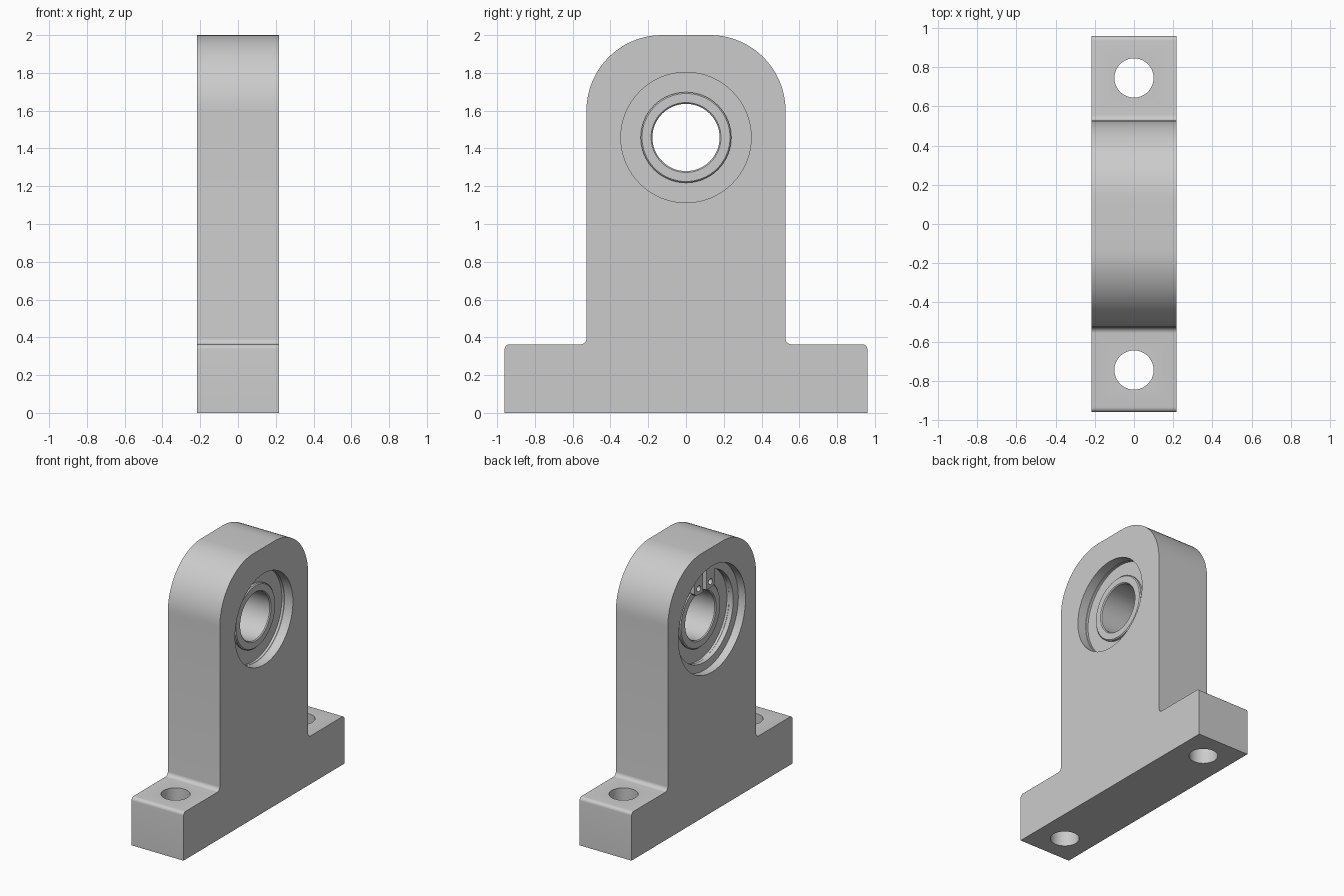
import bpy
import bmesh
from math import pi, sin, cos, atan2

cube = bpy.data.objects.get("Cube")
if cube:
    bpy.data.objects.remove(cube, do_unlink=True)

HALF = 0.217      # half thickness
AXIS_Z = 1.458    # bore height

steel = bpy.data.materials.new("light_grey")
steel.use_nodes = True
GREY = (0.6, 0.6, 0.6, 1)
steel.diffuse_color = GREY
steel.node_tree.nodes["Principled BSDF"].inputs["Base Color"].default_value = GREY


def finish(name, bm):
    bmesh.ops.remove_doubles(bm, verts=bm.verts, dist=1e-5)
    bmesh.ops.recalc_face_normals(bm, faces=bm.faces)
    mesh = bpy.data.meshes.new(name)
    bm.to_mesh(mesh)
    bm.free()
    mesh.materials.append(steel)
    ob = bpy.data.objects.new(name, mesh)
    bpy.context.collection.objects.link(ob)
    return ob


def activate(ob):
    bpy.ops.object.select_all(action='DESELECT')
    ob.select_set(True)
    bpy.context.view_layer.objects.active = ob


def smooth(ob):
    activate(ob)
    bpy.ops.object.shade_smooth_by_angle(angle=pi / 6)


def cut(ob, cutter):
    mod = ob.modifiers.new("cut", 'BOOLEAN')
    mod.operation = 'DIFFERENCE'
    mod.solver = 'EXACT'
    mod.object = cutter
    activate(ob)
    bpy.ops.object.modifier_apply(modifier=mod.name)
    bpy.data.objects.remove(cutter, do_unlink=True)


def arc(cy, cz, r, a0, a1, n):
    """Points on an arc in the side plane, angles in degrees."""
    angles = [(a0 + (a1 - a0) * i / n) * pi / 180 for i in range(n + 1)]
    return [(cy + r * cos(a), cz + r * sin(a)) for a in angles]


def prism(name, points, x0, x1):
    """Extrude a side outline across the thickness."""
    bm = bmesh.new()
    face = bm.faces.new([bm.verts.new((x0, y, z)) for y, z in points])
    new = bmesh.ops.extrude_face_region(bm, geom=[face])["geom"]
    verts = [v for v in new if isinstance(v, bmesh.types.BMVert)]
    bmesh.ops.translate(bm, verts=verts, vec=(x1 - x0, 0, 0))
    return finish(name, bm)


def lathe(name, profile, steps=64):
    """Revolve a closed (x, radius) outline about the bore axis."""
    bm = bmesh.new()
    rings = []
    for i in range(steps):
        a = 2 * pi * i / steps
        rings.append([bm.verts.new((x, r * cos(a), AXIS_Z + r * sin(a)))
                      for x, r in profile])
    n = len(profile)
    for i in range(steps):
        a, b = rings[i], rings[(i + 1) % steps]
        for j in range(n):
            k = (j + 1) % n
            if profile[j][1] == 0 and profile[k][1] == 0:
                continue
            bm.faces.new((a[j], a[k], b[k], b[j]))
    bmesh.ops.dissolve_degenerate(bm, edges=bm.edges, dist=1e-6)
    return finish(name, bm)


def ring(name, x0, x1, r0, r1, c):
    """Bearing ring with chamfered edges."""
    return lathe(name, [(x0, r0 + c), (x0, r1 - c), (x0 + c, r1), (x1 - c, r1),
                        (x1, r1 - c), (x1, r0 + c), (x1 - c, r0), (x0 + c, r0)])


# Housing: foot and rounded upright in one outline
half = [(0.96, 0)]
half += arc(0.935, 0.338, 0.025, 0, 90, 6)
half += arc(0.557, 0.393, 0.03, 270, 180, 6)
half += arc(0.127, 1.6, 0.4, 0, 90, 20)
housing = prism("bearing_housing",
                half + [(-y, z) for y, z in reversed(half)], -HALF, HALF)

# Stepped bore with a retaining groove and a shoulder
cut(housing, lathe("bore_cutter", [
    (-0.3, 0), (-0.3, 0.4), (-0.157, 0.4), (-0.157, 0.415), (-0.122, 0.415),
    (-0.122, 0.4), (0.147, 0.4), (0.147, 0.345), (0.3, 0.345), (0.3, 0)]))

# Mounting holes through the foot
for y in (-0.745, 0.745):
    bm = bmesh.new()
    bmesh.ops.create_cone(bm, cap_ends=True, segments=40, radius1=0.1,
                          radius2=0.1, depth=1)
    bmesh.ops.translate(bm, verts=bm.verts, vec=(0, y, 0.2))
    cut(housing, finish("bolt_cutter", bm))
smooth(housing)

# Bearing rings and shield
smooth(ring("bearing_outer_ring", -0.122, 0.147, 0.345, 0.399, 0.004))
smooth(ring("bearing_inner_ring", -0.122, 0.147, 0.178, 0.24, 0.007))
smooth(lathe("bearing_shield", [(-0.1, 0.235), (-0.1, 0.35),
                                (0.125, 0.35), (0.125, 0.235)]))

# Open retaining ring with two lugs at the top
GAP, LUG = 0.02, 0.12
OUT, IN = 0.413, 0.34


def angle(y, r):
    return atan2((r * r - y * y) ** 0.5, y) * 180 / pi


outline = arc(0, AXIS_Z, OUT, angle(GAP, OUT), angle(-GAP, OUT) - 360, 56)
outline += [(-GAP, AXIS_Z + 0.195), (-LUG + 0.02, AXIS_Z + 0.195),
            (-LUG, AXIS_Z + 0.215)]
outline += arc(0, AXIS_Z, IN, angle(-LUG, IN) - 360, angle(LUG, IN), 48)
outline += [(LUG, AXIS_Z + 0.215), (LUG - 0.02, AXIS_Z + 0.195),
            (GAP, AXIS_Z + 0.195)]
clip = prism("retaining_ring", outline, -0.156, -0.123)
for y in (-0.07, 0.07):
    hole = arc(y, AXIS_Z + 0.24, 0.022, 0, 345, 23)
    cut(clip, prism("lug_cutter", hole, -0.2, -0.1))
smooth(clip)
